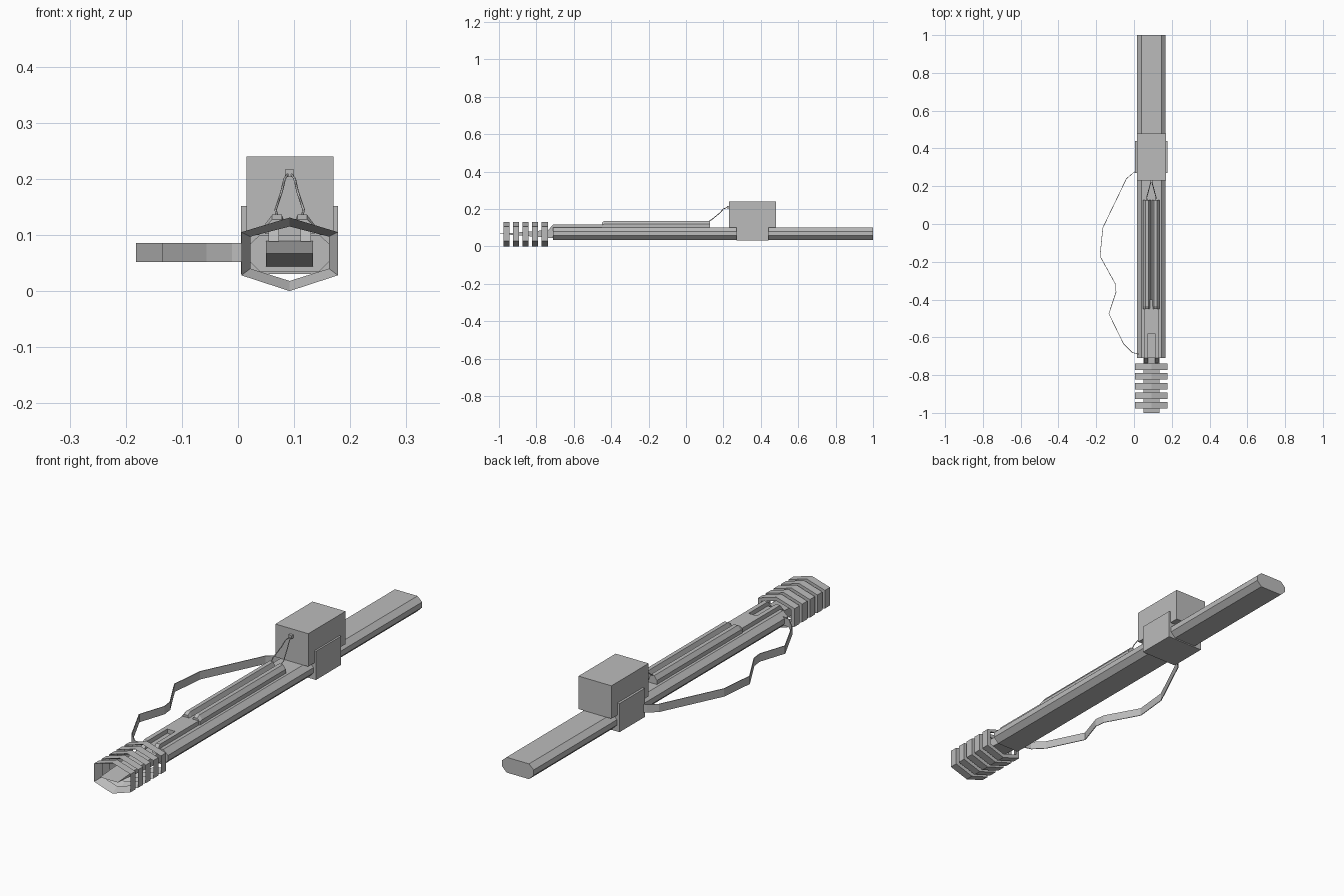
import bpy
import bmesh
from mathutils import Vector

cube = bpy.data.objects.get("Cube")
if cube:
    bpy.data.objects.remove(cube, do_unlink=True)

CX = 0.092  # centre line of the main body

grey = bpy.data.materials.new("plain_grey")
grey.use_nodes = True
grey.diffuse_color = (0.5, 0.5, 0.5, 1)
grey.node_tree.nodes["Principled BSDF"].inputs["Base Color"].default_value = (0.5, 0.5, 0.5, 1)


def finish(name, bm):
    bmesh.ops.recalc_face_normals(bm, faces=bm.faces)
    mesh = bpy.data.meshes.new(name)
    bm.to_mesh(mesh)
    bm.free()
    mesh.materials.append(grey)
    obj = bpy.data.objects.new(name, mesh)
    bpy.context.collection.objects.link(obj)
    return obj


def loft(name, loops, cyclic=False):
    """Skin a list of point loops; close the ends, or join last to first."""
    bm = bmesh.new()
    rings = [[bm.verts.new(p) for p in loop] for loop in loops]
    pairs = list(zip(rings, rings[1:]))
    if cyclic:
        pairs.append((rings[-1], rings[0]))
    else:
        bm.faces.new(rings[0])
        bm.faces.new(rings[-1])
    n = len(rings[0])
    for a, b in pairs:
        for i in range(n):
            j = (i + 1) % n
            bm.faces.new((a[i], a[j], b[j], b[i]))
    return finish(name, bm)


def box(name, x0, x1, y0, y1, z0, z1):
    rect = ((x0, z0), (x1, z0), (x1, z1), (x0, z1))
    return loft(name, [[(x, y, z) for x, z in rect] for y in (y0, y1)])


def side_extrude(name, profile, x0, x1):
    """Extrude a (y, z) outline across x."""
    return loft(name, [[(x, y, z) for y, z in profile] for x in (x0, x1)])


def mirrored(half):
    """Complete a right-hand (dx, z) outline about the centre line."""
    return [(CX + d, z) for d, z in half] + [(CX - d, z) for d, z in reversed(half) if d]


# Long octagonal rail
section = mirrored([(0.053, 0.035), (0.075, 0.057), (0.075, 0.08), (0.053, 0.1)])
loft("rail", [[(x, y, z) for x, z in section] for y in (-0.71, 1.0)])

# Housing and the clamp around the rail
box("housing", 0.015, 0.17, 0.23, 0.48, 0.1, 0.24)
box("clamp", 0.005, 0.178, 0.27, 0.44, 0.03, 0.152)
box("cable_socket", CX - 0.008, CX + 0.008, 0.218, 0.232, 0.203, 0.217)

# Wedge-shaped tip running through the cage
side_extrude("tip_wedge", [(-1.0, 0.067), (-0.7, 0.043), (-0.7, 0.09)], 0.05, 0.134)

# Forked top strip with sloping front
side_extrude("top_strip", [(-0.58, 0.095), (-0.58, 0.118), (-0.4, 0.118), (-0.4, 0.095)],
             CX - 0.038, CX + 0.038)
prong = [(-0.735, 0.088), (-0.71, 0.118), (-0.58, 0.118), (-0.58, 0.088)]
for side, s in (("left", 1), ("right", -1)):
    side_extrude(side + "_prong", prong, CX + s * 0.019, CX + s * 0.038)

    # Paired tubes with tapered front ends
    tube = [(0, 0.102), (0.005, 0.118), (0.012, 0.136), (0.029, 0.136), (0.042, 0.119), (0.042, 0.102)]
    loops = []
    for y, k in ((-0.45, 0.75), (-0.435, 1), (0.127, 1)):
        loops.append([(CX + s * (0.002 + d), y, 0.102 + (z - 0.102) * k) for d, z in tube])
    loft(side + "_tube", loops)

    # Thin cables from the tubes up to the housing
    path = [(0.021, 0.115, 0.128), (0.025, 0.14, 0.145), (0.014, 0.18, 0.178),
            (0.009, 0.2, 0.2), (0.002, 0.225, 0.21)]
    curve = bpy.data.curves.new(side + "_cable", "CURVE")
    curve.dimensions = "3D"
    curve.bevel_depth = 0.0022
    curve.bevel_resolution = 0
    spline = curve.splines.new("POLY")
    spline.points.add(len(path) - 1)
    for point, (d, y, z) in zip(spline.points, path):
        point.co = (CX + s * d, y, z, 1)
    curve.materials.append(grey)
    bpy.context.collection.objects.link(bpy.data.objects.new(side + "_cable", curve))

# Cage of five hexagonal rings, flared open toward the front
outer = mirrored([(0, 0.0), (0.086, 0.028), (0.086, 0.105), (0, 0.131)])
inner = mirrored([(0, 0.018), (0.07, 0.04), (0.07, 0.097), (0, 0.115)])
for i in range(5):
    y = -0.977 + i * 0.051
    back = y + 0.034
    loft("cage_ring_%d" % (i + 1),
         [[(x, y, z) for x, z in outer],
          [(x, back, z) for x, z in outer],
          [(x, back, z) for x, z in inner]], cyclic=True)

# Loose flat strap along the right side
strap = [Vector(p) for p in (
    (0.02, 0.285), (-0.005, 0.27), (-0.04, 0.24), (-0.165, -0.02), (-0.18, -0.17), (-0.1, -0.315),
    (-0.095, -0.36), (-0.133, -0.475), (-0.055, -0.635), (-0.01, -0.68), (0.03, -0.69))]
loops = []
for i, p in enumerate(strap):
    along = (strap[min(i + 1, len(strap) - 1)] - strap[max(i - 1, 0)]).normalized()
    n = Vector((-along.y, along.x)) * 0.0015
    loops.append([(p.x + n.x, p.y + n.y, 0.052), (p.x - n.x, p.y - n.y, 0.052),
                  (p.x - n.x, p.y - n.y, 0.086), (p.x + n.x, p.y + n.y, 0.086)])
loft("strap", loops)
